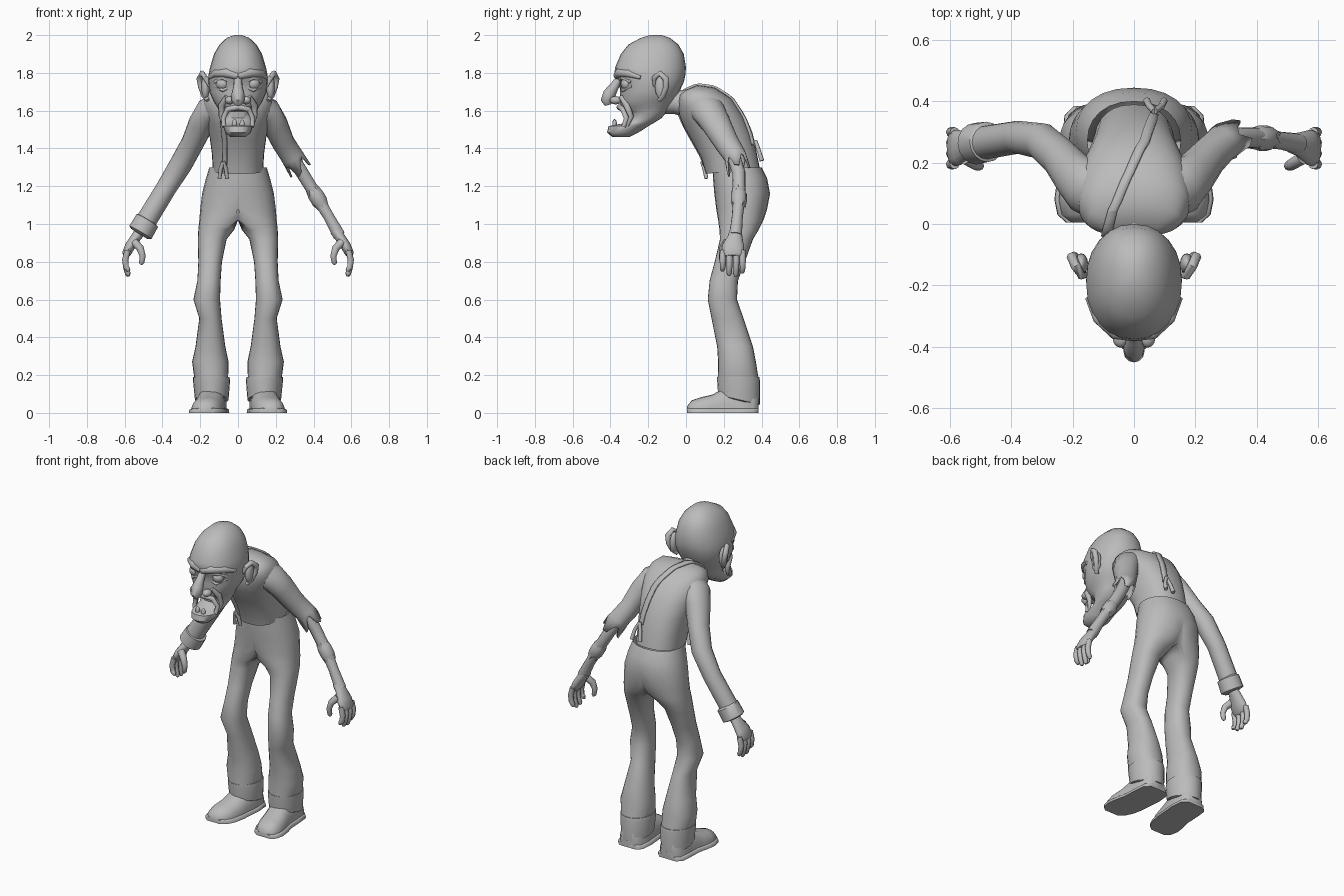
import bpy, bmesh, math
from math import sin, cos, pi, tau
from mathutils import Vector as V

mat = bpy.data.materials.new("plain_grey")
mat.diffuse_color = (0.5, 0.5, 0.5, 1)


def finish(name, bm):
    bmesh.ops.recalc_face_normals(bm, faces=bm.faces)
    me = bpy.data.meshes.new(name)
    bm.to_mesh(me)
    bm.free()
    me.materials.append(mat)
    ob = bpy.data.objects.new(name, me)
    bpy.context.collection.objects.link(ob)
    return ob


def loft(name, rings, caps=(True, True), drop_mid=False):
    """Skin a list of equal point rings."""
    bm = bmesh.new()
    vs = [[bm.verts.new(p) for p in r] for r in rings]
    n = len(vs[0])
    for a, b in zip(vs, vs[1:]):
        for i in range(n):
            q = (a[i], a[(i + 1) % n], b[(i + 1) % n], b[i])
            if not (drop_mid and all(v.co.x < 1e-5 for v in q)):
                bm.faces.new(q)
    if caps[0]:
        bm.faces.new(vs[0])
    if caps[1]:
        bm.faces.new(vs[-1])
    if drop_mid:
        bmesh.ops.remove_doubles(bm, verts=bm.verts, dist=1e-5)
    return finish(name, bm)


def spow(v, e):
    return math.copysign(abs(v) ** e, v)


def slab(front, back, w, n=24, e=1.0):
    """Symmetric ring between a front and a back (y, z) point."""
    out = []
    for i in range(n):
        t = tau * i / n
        k = (1 - spow(sin(t), e)) / 2
        out.append((w * spow(cos(t), e), front[0] + (back[0] - front[0]) * k,
                    front[1] + (back[1] - front[1]) * k))
    return out


def tube_rings(path, s=1, n=12, up=(0, 1, 0)):
    """Rings across a path of (x, y, z, r[, r2]); r lies along the up axis."""
    pts = [V((p[0] * s, p[1], p[2])) for p in path]
    rings = []
    for i, p in enumerate(path):
        d = (pts[min(i + 1, len(pts) - 1)] - pts[max(i - 1, 0)]).normalized()
        u = V(up) - d * d.dot(V(up))
        u.normalize()
        v = d.cross(u)
        rings.append([pts[i] + u * p[3] * cos(tau * j / n) + v * p[-1] * sin(tau * j / n)
                      for j in range(n)])
    return rings


def tube(name, path, s=1, n=12, up=(0, 1, 0)):
    return loft(name, tube_rings(path, s, n, up))


def ball(name, c, r, s=1, seg=16):
    bm = bmesh.new()
    bmesh.ops.create_uvsphere(bm, u_segments=seg, v_segments=seg // 2 + 2, radius=1)
    for v in bm.verts:
        v.co = V((s * (c[0] + v.co.x * r[0]), c[1] + v.co.y * r[1], c[2] + v.co.z * r[2]))
    return finish(name, bm)


# head: level rings as z, front y, back y, half width
head = [(2.0, -.19, -.13, .02), (1.985, -.24, -.085, .06), (1.95, -.305, -.04, .098),
        (1.9, -.345, -.012, .127), (1.83, -.375, 0, .148), (1.79, -.38, -.003, .156),
        (1.755, -.352, -.01, .156), (1.70, -.35, -.035, .152), (1.65, -.35, -.06, .13),
        (1.615, -.345, -.085, .108), (1.595, -.30, -.1, .1), (1.56, -.295, -.13, .088),
        (1.535, -.32, -.17, .08), (1.518, -.41, -.2, .078), (1.485, -.418, -.25, .068),
        (1.46, -.39, -.3, .04)]
loft("head", [slab((f, z), (b, z), w, e=.9) for z, f, b, w in head])
tube("neck", [(0, -.14, 1.65, .07), (0, -.06, 1.645, .062), (0, .03, 1.635, .08)], up=(1, 0, 0), n=16)
tube("nose", [(0, -.345, 1.785, .018), (0, -.378, 1.73, .024), (0, -.405, 1.69, .034),
              (0, -.418, 1.652, .034), (0, -.412, 1.63, .018)], up=(1, 0, 0))
tube("mouth_rim", [(-.074, -.33, 1.515, .012), (-.078, -.315, 1.56, .014), (-.055, -.335, 1.608, .015),
                   (0, -.352, 1.618, .016), (.055, -.335, 1.608, .015), (.078, -.315, 1.56, .014),
                   (.074, -.33, 1.515, .012)], n=10)
for x, z in ((-.018, 1.53), (.022, 1.527)):
    ball("tooth", (x, -.378, z), (.014, .012, .026), seg=10)
for s in (1, -1):
    ball("eye", (.08, -.312, 1.742), (.036, .034, .033), s)
    tube("upper_eyelid", [(.04, -.335, 1.755, .01), (.08, -.34, 1.775, .012), (.122, -.29, 1.752, .01)], s, 8)
    tube("lower_eyelid", [(.042, -.335, 1.725, .008), (.08, -.337, 1.708, .01), (.122, -.285, 1.73, .008)], s, 8)
    tube("brow", [(0, -.362, 1.785, .022), (.06, -.352, 1.8, .026), (.115, -.305, 1.797, .022),
                  (.15, -.24, 1.775, .01)], s, 10, (0, 0, 1))
    ball("nostril", (.044, -.372, 1.655), (.026, .032, .022), s, 12)
    tube("cheek_fold", [(.06, -.345, 1.675, .012), (.085, -.315, 1.63, .018), (.088, -.29, 1.57, .014),
                        (.075, -.31, 1.52, .008)], s, 8)
    # ear: a thin shell with a raised outer rim
    ball("ear_shell", (.172, -.13, 1.725), (.022, .034, .065), s)
    tube("ear_rim", [(.15, -.165, 1.73, .010), (.172, -.168, 1.775, .014), (.19, -.138, 1.797, .016),
                     (.203, -.108, 1.77, .017), (.196, -.105, 1.725, .015), (.178, -.122, 1.68, .016),
                     (.16, -.142, 1.655, .012)], s, 8, (1, 0, 0))

# torso: tilted slices following the stooped spine
torso_rings = [((.105, 1.265), (.39, 1.30), .133), ((.08, 1.35), (.372, 1.39), .138),
               ((.03, 1.44), (.345, 1.48), .15), ((-.015, 1.52), (.305, 1.57), .17),
               ((-.035, 1.57), (.24, 1.665), .185), ((-.04, 1.61), (.15, 1.722), .18),
               ((-.04, 1.65), (.06, 1.735), .15), ((-.035, 1.68), (.0, 1.71), .08)]
torso = loft("shirt", [slab(f, b, w, 28, .85) for f, b, w in torso_rings])

# trousers: one half from waist to hem, mirrored; rings as z, inner x, outer x, front y, back y
legs = [(1.30, -.152, .152, .14, .4), (1.24, -.17, .17, .143, .43), (1.16, -.19, .19, .15, .445),
        (1.08, -.18, .2, .16, .43), (1.02, -.07, .205, .17, .41), (.97, .02, .21, .177, .385),
        (.92, .06, .213, .18, .355), (.8, .085, .21, .152, .312), (.7, .092, .215, .125, .275),
        (.6, .095, .236, .115, .27), (.5, .087, .205, .135, .305), (.35, .067, .225, .165, .355),
        (.27, .05, .243, .17, .37), (.19, .052, .232, .168, .383)]
rings = []
for z, a, b, f, k in legs:
    rings.append([(max(0, (a + b) / 2 + (b - a) / 2 * spow(cos(tau * i / 24), .9)),
                   (f + k) / 2 + (k - f) / 2 * spow(sin(tau * i / 24), .9), z) for i in range(24)])
trousers = loft("trousers", rings, (False, True), True)
trousers.modifiers.new("mirror", 'MIRROR').merge_threshold = .002


def shoe_rings(rows, grow=0, flat=None, e=.8):
    out = []
    for y, cx, w, h in rows:
        top = flat or h
        out.append([(cx + (w + grow) * spow(cos(tau * i / 20), e), y,
                     top * max(0, spow(sin(tau * i / 20), e))) for i in range(20)])
    return out


shoe = [(.005, .175, .035, .035), (.03, .172, .066, .066), (.08, .165, .083, .083),
        (.14, .155, .085, .097), (.2, .145, .08, .13), (.28, .14, .082, .14),
        (.355, .14, .075, .14), (.385, .14, .045, .12)]
cuff = [(.19, .045, .238, .165, .388), (.17, .042, .238, .165, .392),
        (.07, .05, .228, .17, .392), (.065, .06, .218, .18, .38)]
for s in (1, -1):
    for nm, rr in (("shoe", shoe_rings(shoe)), ("shoe_sole", shoe_rings(shoe, .012, .026, .4))):
        loft(nm, [[(x * s, y, z) for x, y, z in r] for r in rr])
    loft("trouser_cuff", [[(s * ((a + b) / 2 + (b - a) / 2 * cos(tau * i / 24)),
                            (f + k) / 2 + (k - f) / 2 * sin(tau * i / 24),
                            z + .025 * sin(tau * i / 24 + pi) * (z < .1)) for i in range(24)]
                          for z, a, b, f, k in cuff])

# arms: a whole sleeve on one side, a torn one with a bare forearm on the other
upper = [(.10, .09, 1.615, .085), (.155, .12, 1.595, .09, .075), (.195, .16, 1.53, .078, .068),
         (.24, .215, 1.43, .066, .06)]
tube("long_sleeve", upper + [(.30, .27, 1.32, .06), (.38, .283, 1.19, .054),
                             (.49, .265, 1.01, .055)], -1, 16)
tube("sleeve_cuff", [(.475, .268, 1.025, .05), (.48, .268, 1.018, .066), (.517, .262, .955, .068),
                     (.522, .262, .947, .05)], -1, 16)
torn = tube_rings(upper + [(.285, .26, 1.36, .06), (.315, .275, 1.31, .064)], 1, 16)
axis = V((.5, .15, -.85))
torn[-1] = [p + axis * (.03 if i % 4 < 2 else -.03) * (1 + .4 * sin(i * 2.3)) for i, p in enumerate(torn[-1])]
sleeve = loft("torn_sleeve", torn, (True, False))
sol = sleeve.modifiers.new("thickness", 'SOLIDIFY')
sol.thickness = .01
tube("bare_forearm", [(.26, .24, 1.40, .036), (.34, .28, 1.27, .035), (.42, .282, 1.14, .033),
                      (.48, .272, 1.04, .029), (.535, .262, .94, .034)], 1, 14)
# torn patch on the forearm
patch = tube_rings([(.395, .278, 1.18, .034), (.41, .28, 1.156, .042), (.432, .28, 1.12, .042),
                    (.447, .278, 1.095, .034)], 1, 12)
for k in (0, 3):
    patch[k] = [p + axis * .014 * (-1) ** i for i, p in enumerate(patch[k])]
loft("forearm_tear", patch, (False, False))

# hands
for s in (1, -1):
    tube("palm", [(.515, .263, .965, .032, .03), (.54, .26, .93, .04, .028), (.57, .25, .885, .058, .028),
                  (.59, .247, .845, .06, .024), (.596, .247, .83, .045, .015)], s, 14)
    for y, tip in ((.195, .75), (.23, .727), (.266, .722), (.3, .74)):
        tube("finger", [(.585, y, .86, .016), (.597, y, .81, .017), (.593, y, .77, .015),
                        (.583, y - .002, tip + .012, .014), (.58, y - .002, tip, .008)], s, 8)
    tube("thumb", [(.55, .215, .905, .022), (.517, .195, .87, .02), (.505, .19, .83, .016),
                   (.51, .192, .795, .014), (.514, .193, .785, .007)], s, 8)

# single shoulder strap, wrapped over the shirt
line = [(-.078, .09, 1.30), (-.08, .02, 1.42), (-.09, -.05, 1.56), (-.095, -.05, 1.66), (-.07, .04, 1.74),
        (-.015, .17, 1.72), (.035, .27, 1.63), (.06, .34, 1.48), (.068, .36, 1.42)]
bm = bmesh.new()
prev = None
for a, b in zip(line, line[1:]):
    for k in range(5):
        p = V(a).lerp(V(b), k / 4)
        row = [bm.verts.new(p + V((dx, 0, 0))) for dx in (-.016, 0, .016)]
        if prev:
            for j in (0, 1):
                bm.faces.new((prev[j], prev[j + 1], row[j + 1], row[j]))
        prev = row
bmesh.ops.remove_doubles(bm, verts=bm.verts, dist=1e-4)
strap = finish("shoulder_strap", bm)
wrap = strap.modifiers.new("wrap", 'SHRINKWRAP')
wrap.target = torso
wrap.wrap_mode = 'ABOVE_SURFACE'
wrap.offset = .006
sol = strap.modifiers.new("thickness", 'SOLIDIFY')
sol.thickness = .012
sol.offset = 0
for dx in (-.02, .02):
    tube("back_strap_fork", [(.067, .368, 1.44, .01), (.07 + dx, .385, 1.39, .011),
                             (.07 + dx * 1.4, .402, 1.335, .012)], 1, 8)
    tube("front_strap_fork", [(-.078, .085, 1.33, .01), (-.078 + dx * .7, .098, 1.29, .011),
                              (-.078 + dx, .108, 1.24, .01)], 1, 8)

for ob in bpy.context.scene.objects:
    ob.select_set(True)
    bpy.context.view_layer.objects.active = ob
bpy.ops.object.shade_smooth_by_angle(angle=math.radians(50))
